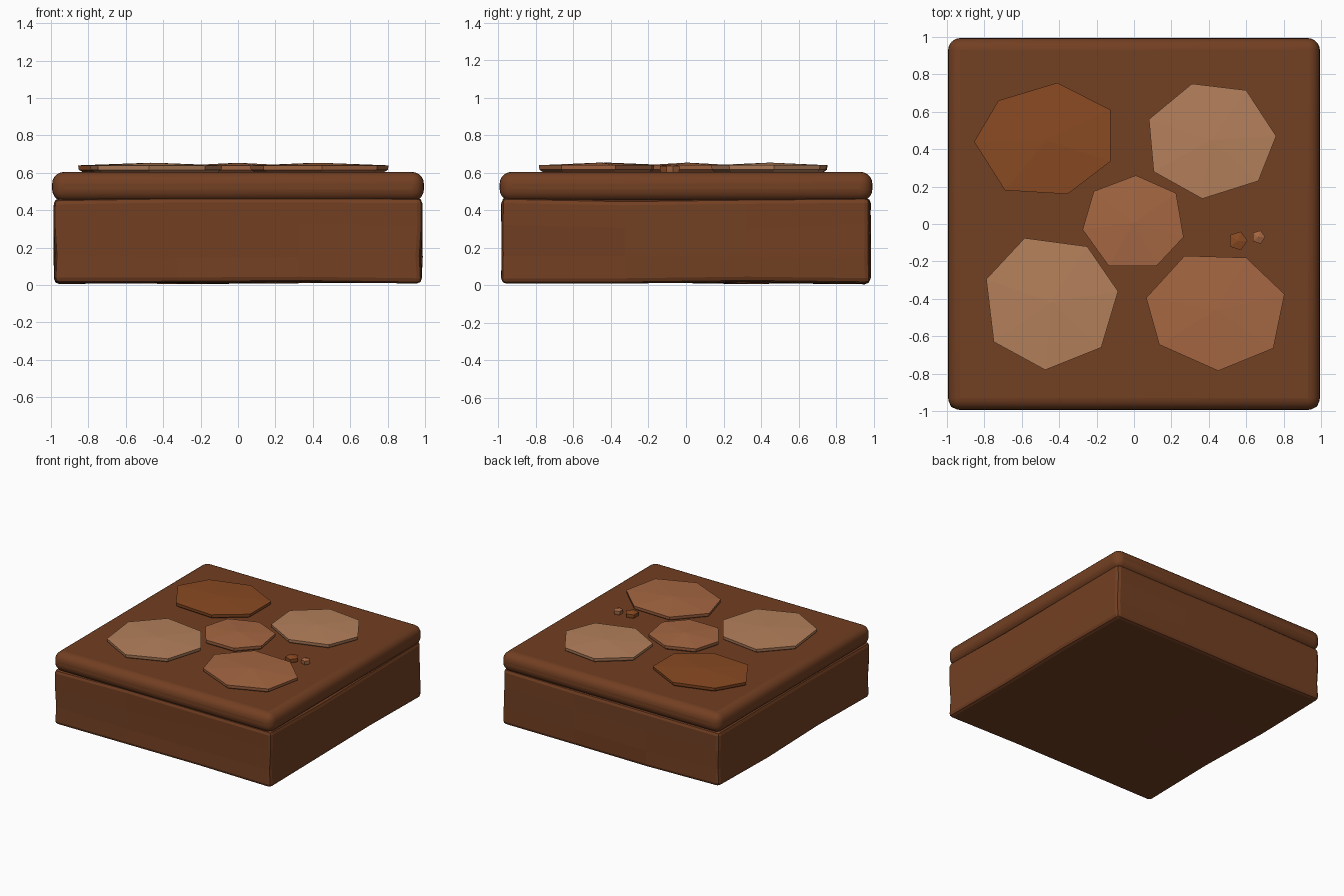
import bpy, bmesh, math, random
from mathutils import Vector

if "Cube" in bpy.data.objects:
    bpy.data.objects.remove(bpy.data.objects["Cube"])

random.seed(4)


def material(name, rgb):
    m = bpy.data.materials.new(name)
    m.diffuse_color = (*rgb, 1)
    m.use_nodes = True
    m.node_tree.nodes["Principled BSDF"].inputs["Base Color"].default_value = m.diffuse_color
    return m


SOIL = material("soil", (0.17, 0.05, 0.016))
LIGHT = material("light_stone", (0.46, 0.215, 0.105))
MID = material("mid_stone", (0.38, 0.135, 0.055))
DARK = material("dark_stone", (0.25, 0.068, 0.016))


def finish(name, bm, mat):
    bmesh.ops.recalc_face_normals(bm, faces=bm.faces)
    me = bpy.data.meshes.new(name)
    bm.to_mesh(me)
    bm.free()
    me.materials.append(mat)
    ob = bpy.data.objects.new(name, me)
    bpy.context.collection.objects.link(ob)
    return ob


def box(half, z0, z1):
    bm = bmesh.new()
    bmesh.ops.create_cube(bm, size=2)
    for v in bm.verts:
        v.co = Vector((v.co.x * half, v.co.y * half, z0 if v.co.z < 0 else z1))
    return bm


def bevel(ob, width, segments):
    b = ob.modifiers.new("bevel", 'BEVEL')
    b.width, b.segments = width, segments
    b.limit_method, b.angle_limit = 'ANGLE', math.radians(50)


def smooth(ob, angle):
    bpy.ops.object.select_all(action='DESELECT')
    ob.select_set(True)
    bpy.context.view_layer.objects.active = ob
    bpy.ops.object.shade_smooth_by_angle(angle=math.radians(angle))


# Rough lower block: uneven sides, pushed in and out per vertex
bm = box(0.975, 0.012, 0.46)
bmesh.ops.subdivide_edges(bm, edges=bm.edges[:], cuts=2, use_grid_fill=True)
for v in bm.verts:
    low, high = v.co.z < 0.02, v.co.z > 0.45
    for i in (0, 1):
        if abs(v.co[i]) > 0.9:
            v.co[i] += math.copysign(random.uniform(-0.014, 0.012), v.co[i])
    v.co.z += random.uniform(-0.008, 0.01) if low or high else random.uniform(-0.02, 0.02)
block = finish("soil_block", bm, SOIL)
bevel(block, 0.028, 2)

# Rounded top slab
slab = finish("top_slab", box(0.994, 0.447, 0.605), SOIL)
bevel(slab, 0.065, 5)
smooth(slab, 40)


# Flat faceted stone from its outline: tapered foot, rim, slightly domed top
def stone(name, outline, mat, rim=0.64, peak=0.654):
    bm = bmesh.new()
    n = len(outline)
    c = sum((Vector(p) for p in outline), Vector((0, 0))) / n
    rings = []
    for z, s in ((0.603, 0.93), (0.616, 0.99), (rim, 1.0)):
        pts = [c + (Vector(p) - c) * s for p in outline]
        rings.append([bm.verts.new((p.x, p.y, z)) for p in pts])
    top = bm.verts.new((c.x, c.y, peak))
    bm.faces.new(rings[0])
    for i in range(n):
        j = (i + 1) % n
        for a, b in zip(rings, rings[1:]):
            bm.faces.new((a[i], a[j], b[j], b[i]))
        bm.faces.new((rings[-1][i], rings[-1][j], top))
    return finish(name, bm, mat)


stone("stone_back_left", [(-.725, .66), (-.41, .755), (-.125, .61), (-.125, .335),
                          (-.355, .16), (-.69, .18), (-.855, .44)], DARK)
stone("stone_back_right", [(.08, .56), (.31, .75), (.60, .715), (.76, .47),
                           (.665, .23), (.365, .135), (.105, .28)], LIGHT)
stone("stone_centre", [(-.215, .175), (.01, .26), (.225, .165), (.265, -.07),
                       (.12, -.225), (-.135, -.225), (-.275, -.03)], MID)
stone("stone_front_left", [(-.585, -.075), (-.25, -.12), (-.085, -.36), (-.175, -.66),
                           (-.475, -.78), (-.75, -.63), (-.79, -.295)], LIGHT)
stone("stone_front_right", [(.27, -.17), (.60, -.18), (.805, -.375), (.745, -.665),
                            (.45, -.785), (.135, -.645), (.065, -.395)], MID)

# Two small pebbles
for name, x, y, r, mat in (("pebble_large", .555, -.09, .052, DARK),
                           ("pebble_small", .665, -.07, .037, MID)):
    ring = [(x + r * math.cos(a), y + r * math.sin(a))
            for a in (math.tau * k / 5 for k in range(5))]
    stone(name, ring, mat, 0.635, 0.645)
